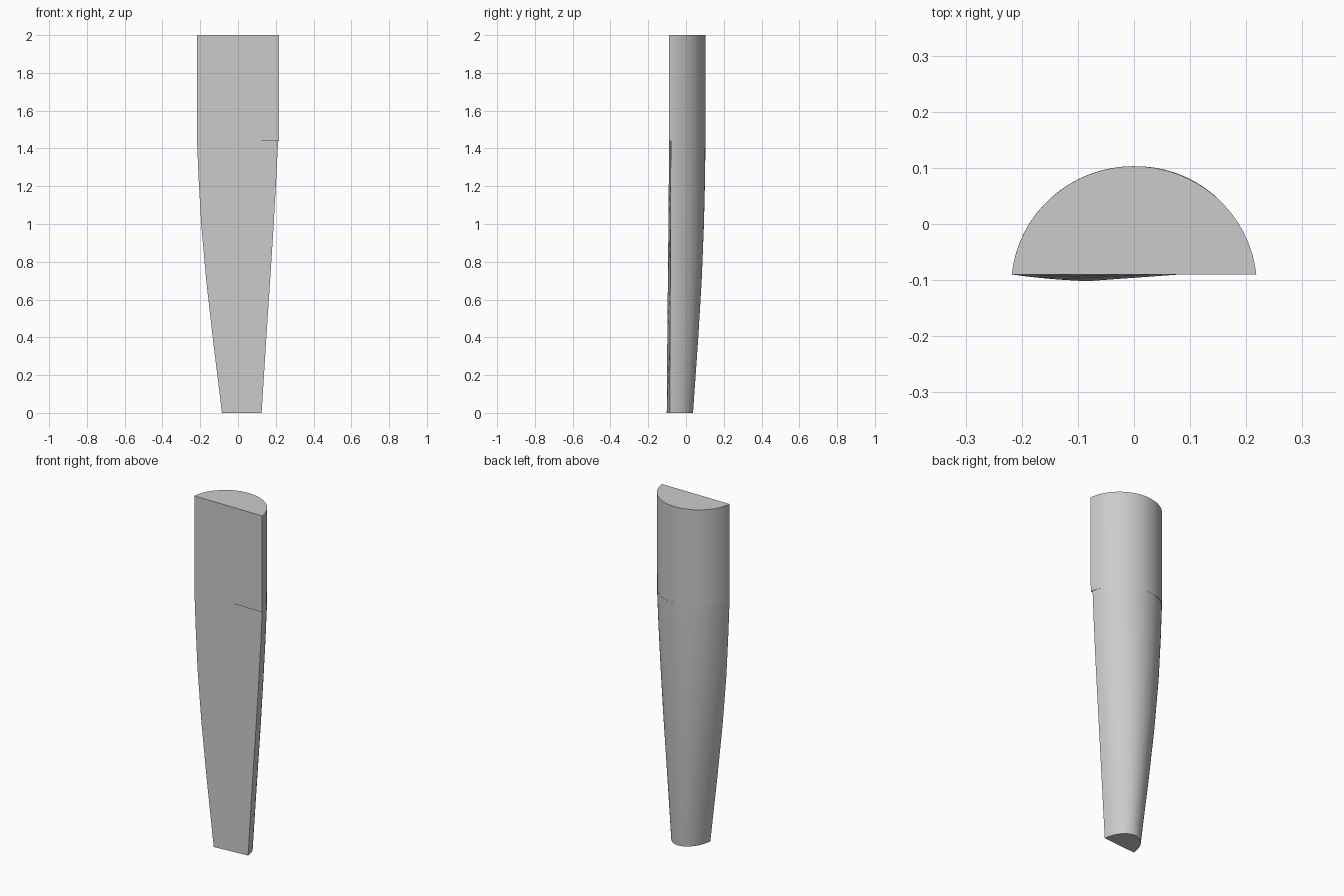
import bpy, bmesh, math
from mathutils import Vector

if "Cube" in bpy.data.objects:
    bpy.data.objects.remove(bpy.data.objects["Cube"], do_unlink=True)

grey = bpy.data.materials.new("light grey")
grey.use_nodes = True
colour = (0.6, 0.6, 0.6, 1)
grey.diffuse_color = colour
grey.node_tree.nodes["Principled BSDF"].inputs["Base Color"].default_value = colour

ARC_STEPS = 32
HALF_ARC = math.radians(84)


def section(z, left, left_y, right, right_y, back):
    """Half-round outline: flat chord in front, arc bulging to the back."""
    a, b = Vector((left, left_y, z)), Vector((right, right_y, z))
    mid, half = (a + b) / 2, (b - a) / 2
    rise = Vector((0, back - mid.y, 0))
    ring = []
    for i in range(ARC_STEPS + 1):
        t = HALF_ARC * (1 - 2 * i / ARC_STEPS)
        across = math.sin(t) / math.sin(HALF_ARC)
        up = (math.cos(t) - math.cos(HALF_ARC)) / (1 - math.cos(HALF_ARC))
        ring.append(mid + half * across + rise * up)
    return ring


def loft(name, sections):
    bm = bmesh.new()
    rings = [[bm.verts.new(p) for p in section(*s)] for s in sections]
    for low, high in zip(rings, rings[1:]):
        for i in range(len(low)):
            j = (i + 1) % len(low)
            bm.faces.new((low[i], low[j], high[j], high[i]))
    bm.faces.new(rings[0])
    bm.faces.new(rings[-1])
    bmesh.ops.recalc_face_normals(bm, faces=bm.faces)
    mesh = bpy.data.meshes.new(name)
    bm.to_mesh(mesh)
    bm.free()
    mesh.materials.append(grey)
    obj = bpy.data.objects.new(name, mesh)
    bpy.context.collection.objects.link(obj)
    bpy.ops.object.select_all(action='DESELECT')
    obj.select_set(True)
    bpy.context.view_layer.objects.active = obj
    bpy.ops.object.shade_smooth_by_angle(angle=math.radians(30))


# Straight half-round upper part
loft("upper_shaft", [
    (1.44, -0.218, -0.09, 0.216, -0.09, 0.103),
    (2.0, -0.218, -0.09, 0.218, -0.09, 0.103),
])

# Tapering lower part, slightly twisted and leaning to one side
# columns: z, left x, left y, right x, right y, back y
loft("tapered_shaft", [
    (0.0, -0.085, -0.102, 0.125, -0.086, 0.037),
    (0.4, -0.134, -0.099, 0.150, -0.085, 0.065),
    (0.7, -0.168, -0.096, 0.170, -0.083, 0.083),
    (1.0, -0.195, -0.093, 0.189, -0.082, 0.095),
    (1.25, -0.209, -0.091, 0.203, -0.081, 0.101),
    (1.44, -0.217, -0.09, 0.212, -0.08, 0.103),
])
